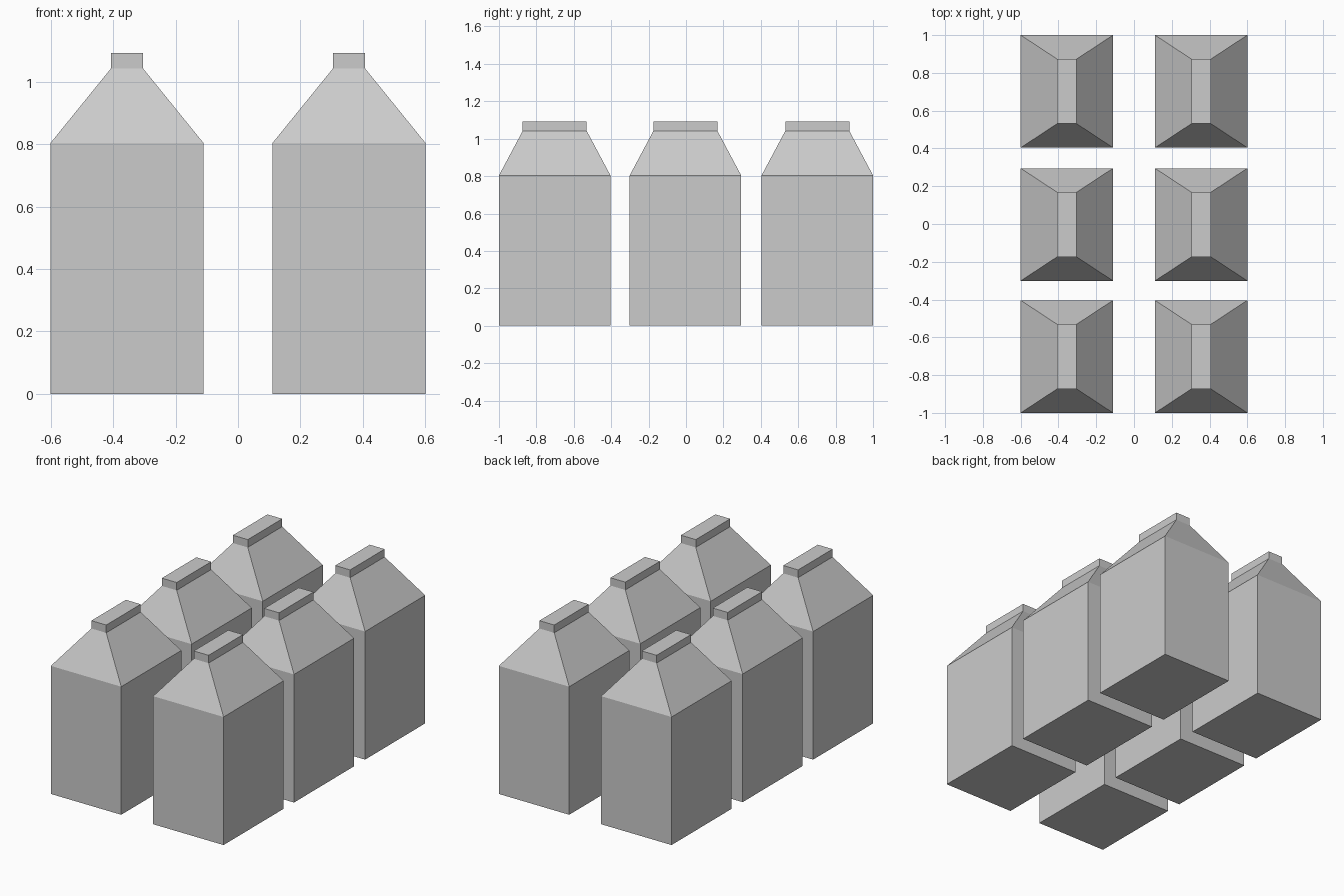
import bpy
import bmesh

if "Cube" in bpy.data.objects:
    bpy.data.objects.remove(bpy.data.objects["Cube"])

# Carton rings from base to cap: (half width x, half depth y, height z)
PROFILE = [(0.2445, 0.298, 0.0), (0.2445, 0.298, 0.804),
           (0.0515, 0.171, 1.042), (0.0515, 0.171, 1.091)]


def carton_mesh():
    bm = bmesh.new()
    rings = [[bm.verts.new((sx * hx, sy * hy, z))
              for sx, sy in ((-1, -1), (1, -1), (1, 1), (-1, 1))]
             for hx, hy, z in PROFILE]
    # Base, walls, sloped shoulders, cap sides and cap top
    bm.faces.new(rings[0][::-1])
    for low, high in zip(rings, rings[1:]):
        for i in range(4):
            j = (i + 1) % 4
            bm.faces.new((low[i], low[j], high[j], high[i]))
    bm.faces.new(rings[-1])
    mesh = bpy.data.meshes.new("carton")
    bm.to_mesh(mesh)
    bm.free()
    return mesh


# Two columns by three rows of identical cartons
mesh = carton_mesh()
for side, x in (("left", -0.3555), ("right", 0.3555)):
    for row, y in (("front", -0.702), ("middle", -0.003), ("back", 0.702)):
        obj = bpy.data.objects.new(f"carton_{row}_{side}", mesh)
        obj.location = (x, y, 0)
        bpy.context.collection.objects.link(obj)
